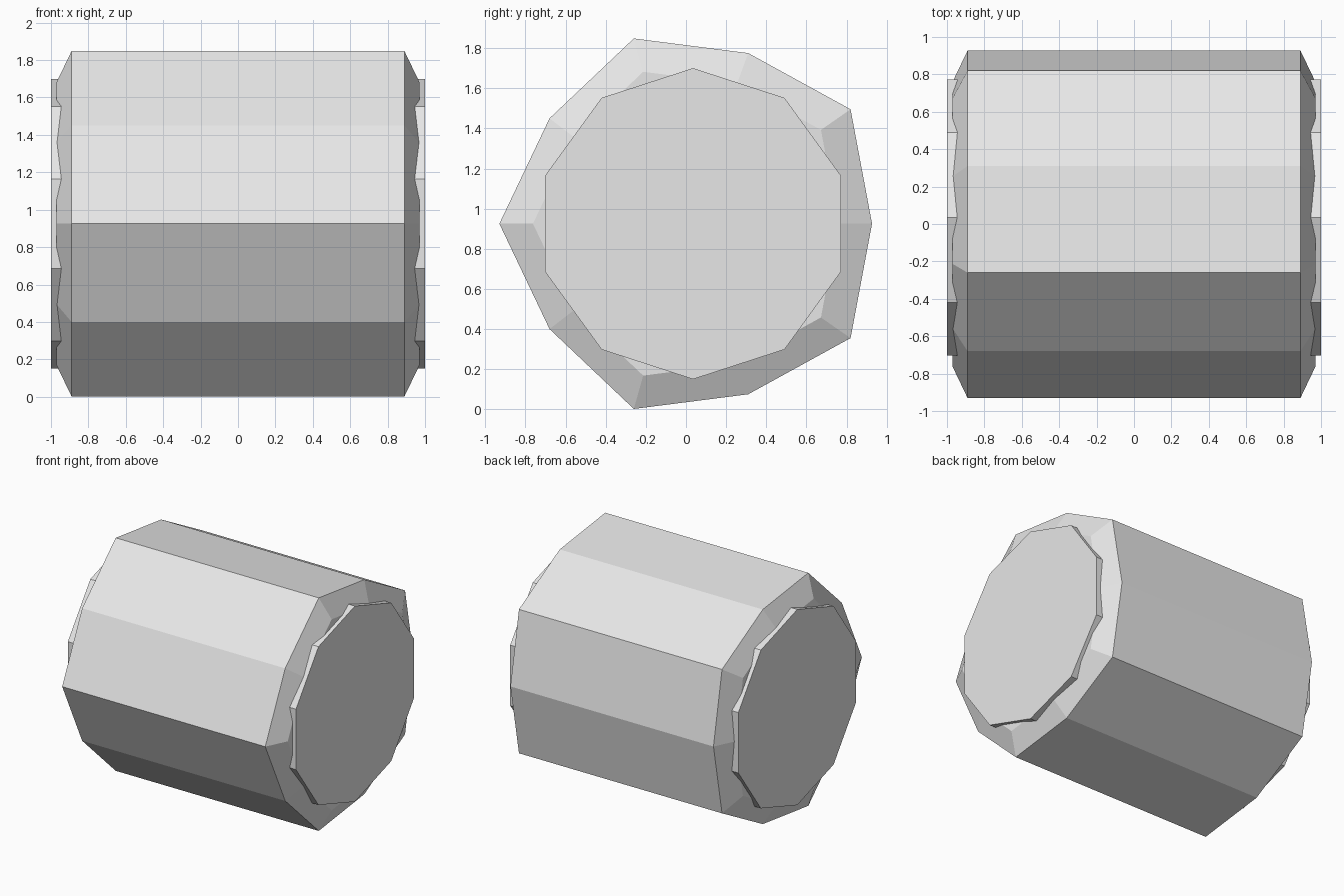
import bpy
import bmesh
from math import sin, cos, tau

cube = bpy.data.objects.get("Cube")
if cube:
    bpy.data.objects.remove(cube, do_unlink=True)

grey = bpy.data.materials.new("light_grey")
grey.use_nodes = True
grey.diffuse_color = (0.8, 0.8, 0.8, 1)
grey.node_tree.nodes["Principled BSDF"].inputs["Base Color"].default_value = (0.8, 0.8, 0.8, 1)

MID_Z = 0.925


def loft(name, outline, sections):
    """Skin copies of a (y, z) outline placed at (x, scale) sections, capped at both ends."""
    bm = bmesh.new()
    rings = [[bm.verts.new((x, y * s, MID_Z + z * s)) for y, z in outline]
             for x, s in sections]
    n = len(outline)
    for a, b in zip(rings, rings[1:]):
        for i in range(n):
            j = (i + 1) % n
            bm.faces.new((a[i], a[j], b[j], b[i]))
    bm.faces.new(rings[0])
    bm.faces.new(rings[-1])
    bmesh.ops.recalc_face_normals(bm, faces=bm.faces)
    mesh = bpy.data.meshes.new(name)
    bm.to_mesh(mesh)
    bm.free()
    mesh.materials.append(grey)
    obj = bpy.data.objects.new(name, mesh)
    bpy.context.collection.objects.link(obj)
    return obj


# Barrel body: uneven ten-sided outline, mirrored top to bottom, with chamfered ends
upper = [(-0.68, 0.525), (-0.26, 0.923), (0.31, 0.85), (0.82, 0.57)]
lower = [(y, -z) for y, z in reversed(upper)]
outline = [(-0.93, 0)] + upper + [(0.927, 0)] + lower
loft("barrel_body", outline, [(-0.97, 0.82), (-0.89, 1), (0.89, 1), (0.97, 0.82)])

# End caps: regular ten-sided discs set slightly towards the back
disc = [(0.035 + 0.775 * sin(tau * i / 10), 0.775 * cos(tau * i / 10)) for i in range(10)]
for side, name in ((-1, "right_end_cap"), (1, "left_end_cap")):
    loft(name, disc, [(side * 0.9, 1), (side * 1.0, 1)])
